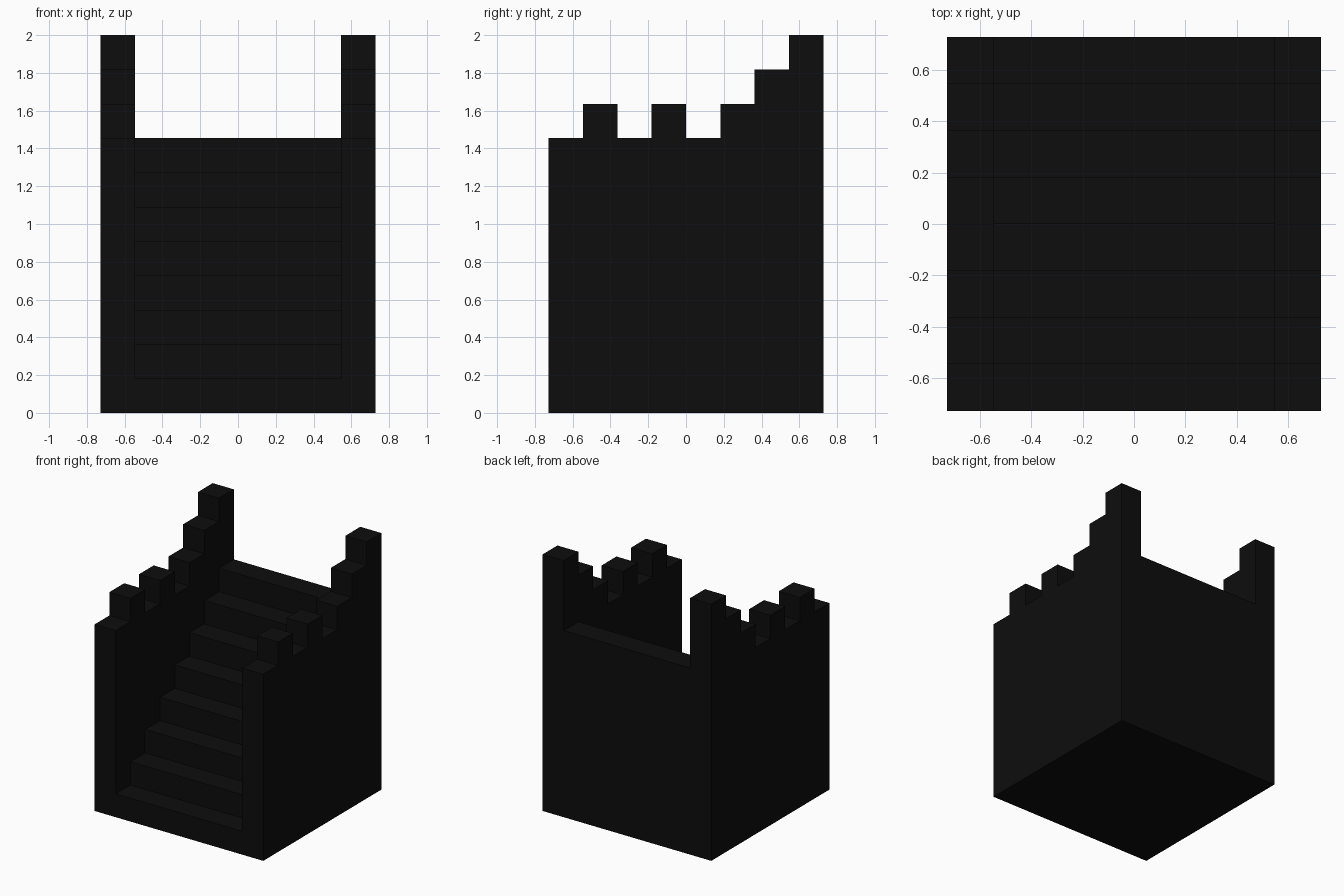
import bpy
import bmesh

cube = bpy.data.objects.get("Cube")
if cube:
    bpy.data.objects.remove(cube, do_unlink=True)

U = 2 / 11      # one block of the modular grid
HALF = 4        # half of the footprint, in blocks

black = bpy.data.materials.new("black stone")
black.use_nodes = True
colour = (0.004, 0.004, 0.004, 1)
black.diffuse_color = colour
black.node_tree.nodes["Principled BSDF"].inputs["Base Color"].default_value = colour


def stepped_block(name, heights, x0, x1):
    """Extrude a stepped side profile (one height per block, front to back) from x0 to x1."""
    outline = [(-HALF, 0)]
    for i, h in enumerate(heights):
        outline += [(i - HALF, h), (i + 1 - HALF, h)]
    outline.append((HALF, 0))

    bm = bmesh.new()
    face = bm.faces.new([bm.verts.new((x0 * U, y * U, z * U)) for y, z in outline])
    side = bmesh.ops.extrude_face_region(bm, geom=[face])["geom"]
    verts = [v for v in side if isinstance(v, bmesh.types.BMVert)]
    bmesh.ops.translate(bm, verts=verts, vec=((x1 - x0) * U, 0, 0))
    bmesh.ops.recalc_face_normals(bm, faces=bm.faces)
    mesh = bpy.data.meshes.new(name)
    bm.to_mesh(mesh)
    bm.free()
    mesh.materials.append(black)
    obj = bpy.data.objects.new(name, mesh)
    bpy.context.collection.objects.link(obj)
    return obj


# Straight flight of eight steps rising to the back
stepped_block("stairs", range(1, 9), -3, 3)

# Battlemented side walls, climbing to a tall post at the back
wall_heights = [8, 9, 8, 9, 8, 9, 10, 11]
stepped_block("left_wall", wall_heights, 3, 4)
stepped_block("right_wall", wall_heights, -4, -3)
